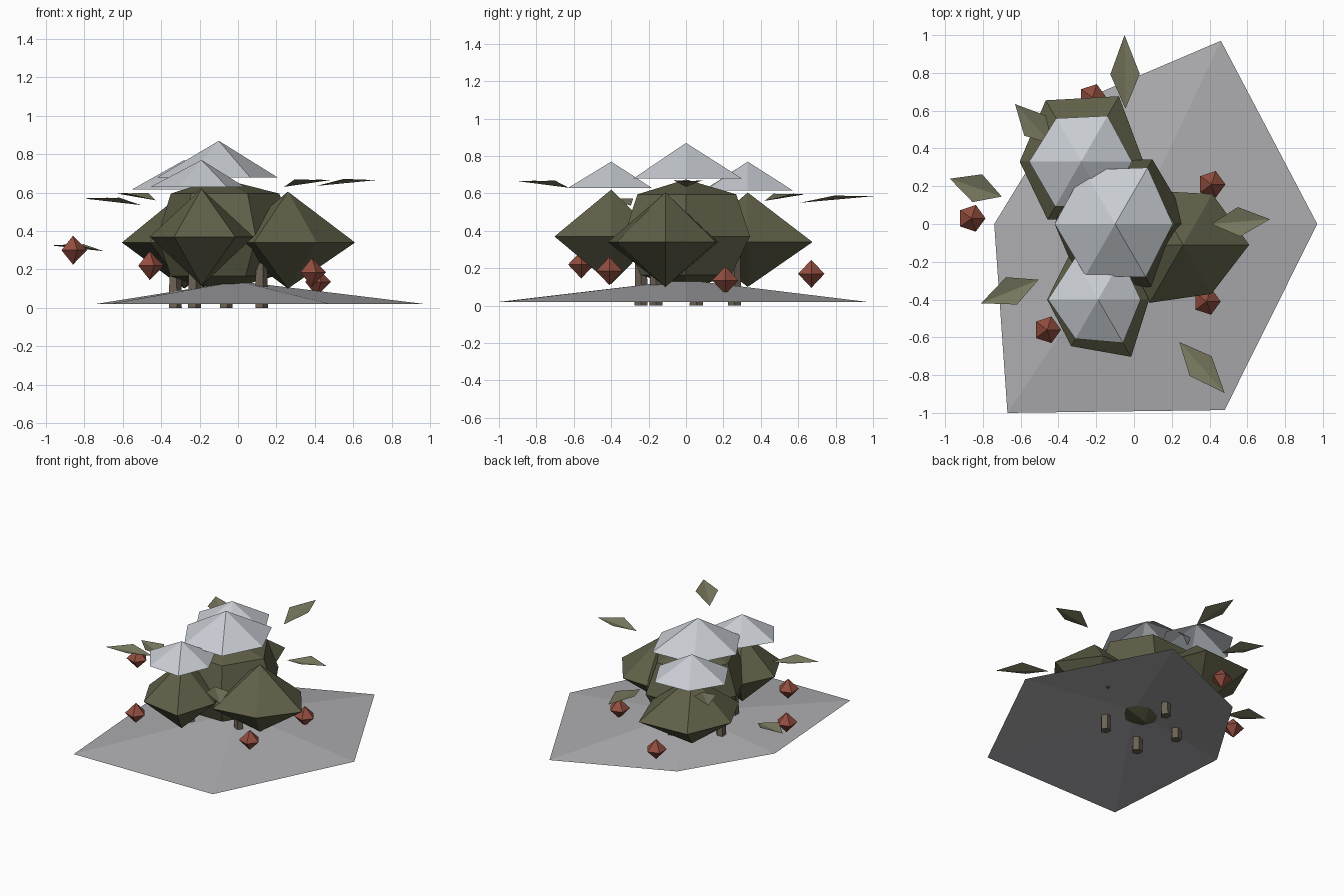
import bpy, bmesh
from math import cos, sin, pi
from mathutils import Vector

if "Cube" in bpy.data.objects:
    bpy.data.objects.remove(bpy.data.objects["Cube"])


def material(name, rgb):
    m = bpy.data.materials.new(name)
    m.diffuse_color = (*rgb, 1)
    m.use_nodes = True
    m.node_tree.nodes["Principled BSDF"].inputs["Base Color"].default_value = m.diffuse_color
    return m


FOLIAGE = material("foliage", (0.115, 0.115, 0.065))
LEAF = material("leaf", (0.19, 0.19, 0.115))
BERRY = material("berry", (0.29, 0.075, 0.05))
STEM = material("stem", (0.15, 0.12, 0.09))
SNOW = material("snow", (0.58, 0.61, 0.65))
GROUND = material("packed_snow", (0.42, 0.42, 0.44))


def make(name, verts, faces, mat):
    me = bpy.data.meshes.new(name)
    me.from_pydata(verts, [], faces)
    bm = bmesh.new()
    bm.from_mesh(me)
    bmesh.ops.recalc_face_normals(bm, faces=bm.faces)
    bm.to_mesh(me)
    bm.free()
    me.materials.append(mat)
    ob = bpy.data.objects.new(name, me)
    bpy.context.collection.objects.link(ob)
    return ob


def lathe(name, centre, mat, rings, top=None, bottom=None):
    """Stacked rings of (z, radii) from top to bottom, closed by optional tips."""
    x, y = centre
    n = len(rings[0][1])
    verts = [(x + r * cos(2 * pi * i / n), y + r * sin(2 * pi * i / n), z)
             for z, radii in rings for i, r in enumerate(radii)]
    faces = []
    for k in range(len(rings) - 1):
        for i in range(n):
            j = (i + 1) % n
            faces.append((k * n + i, (k + 1) * n + i, (k + 1) * n + j, k * n + j))
    for tip, start in ((top, 0), (bottom, (len(rings) - 1) * n)):
        if tip is not None:
            verts.append((x, y, tip))
            t = len(verts) - 1
            faces += [(t, start + i, start + (i + 1) % n) for i in range(n)]
    return make(name, verts, faces, mat)


# Snow mound on the ground: open six-sided shallow cone
rim = [(0.97, 0), (0.46, 0.97), (-0.36, 0.62), (-0.74, 0), (-0.67, -1.0), (0.48, -0.985)]
make("snow_mound", [(x, y, 0.02) for x, y in rim] + [(0, 0, 0.138)],
     [(6, i, (i + 1) % 6) for i in range(6)], GROUND)

# Stems
for i, (x, y) in enumerate([(0.12, -0.16), (-0.065, 0.26), (-0.33, 0.055), (-0.23, -0.24)]):
    lathe(f"stem_{i}", (x, y), STEM, [(0.4, [0.03] * 5), (0.0, [0.037] * 5)], 0.4, 0.0)

# Main foliage clump
lathe("foliage_main", (-0.1, 0), FOLIAGE,
      [(0.595, [0.315, 0.31, 0.29, 0.25, 0.29, 0.3]),
       (0.37, [0.4, 0.395, 0.38, 0.32, 0.37, 0.385]),
       (0.165, [0.29, 0.28, 0.28, 0.25, 0.28, 0.28])], 0.675, 0.08)

# Side clumps: six-sided double cones
lathe("foliage_right", (0.26, -0.11), FOLIAGE,
      [(0.34, [0.35, 0.31, 0.33, 0.32, 0.355, 0.3])], 0.605, 0.10)
lathe("foliage_front", (-0.19, -0.4), FOLIAGE,
      [(0.37, [0.27, 0.29, 0.29, 0.27, 0.285, 0.35])], 0.62, 0.115)
lathe("foliage_back", (-0.28, 0.33), FOLIAGE,
      [(0.34, [0.33, 0.40, 0.375, 0.325, 0.355, 0.35])], 0.605, 0.10)

# Snow caps: open cones
lathe("snow_cap_main", (-0.1, 0), SNOW, [(0.68, [0.305, 0.345, 0.33, 0.32, 0.315, 0.325])], 0.87)
lathe("snow_cap_front", (-0.19, -0.4), SNOW, [(0.63, [0.225, 0.25, 0.25, 0.265, 0.24, 0.265])], 0.77)
lathe("snow_cap_back", (-0.28, 0.33), SNOW, [(0.615, [0.27, 0.28, 0.265, 0.275, 0.275, 0.27])], 0.77)

# Berries: five-sided double cones
for i, (x, y, z) in enumerate([(-0.46, -0.56, 0.22), (0.385, -0.41, 0.185), (0.41, 0.21, 0.135),
                               (-0.22, 0.67, 0.17), (-0.86, 0.03, 0.30)]):
    lathe(f"berry_{i}", (x, y), BERRY, [(z, [0.074] * 5)], z + 0.075, z - 0.075)

# Leaves: kites folded along the midrib, from base to tip
leaves = [((-0.045, 0.61, 0.55), (-0.05, 1.0, 0.585)), ((-0.43, 0.42, 0.56), (-0.63, 0.635, 0.595)),
          ((-0.70, 0.145, 0.295), (-0.975, 0.24, 0.325)), ((-0.505, -0.295, 0.535), (-0.81, -0.42, 0.57)),
          ((0.24, -0.625, 0.63), (0.48, -0.895, 0.665)), ((0.41, 0.0, 0.635), (0.72, 0.025, 0.665))]
for i, (b, t) in enumerate(leaves):
    b, t = Vector(b), Vector(t)
    side = (t - b).cross(Vector((0, 0, 1))).normalized() * 0.078
    mid = b.lerp(t, 0.47) + Vector((0, 0, 0.022))
    make(f"leaf_{i}", [b, mid + side, t, mid - side], [(0, 1, 2), (0, 2, 3)], LEAF)
